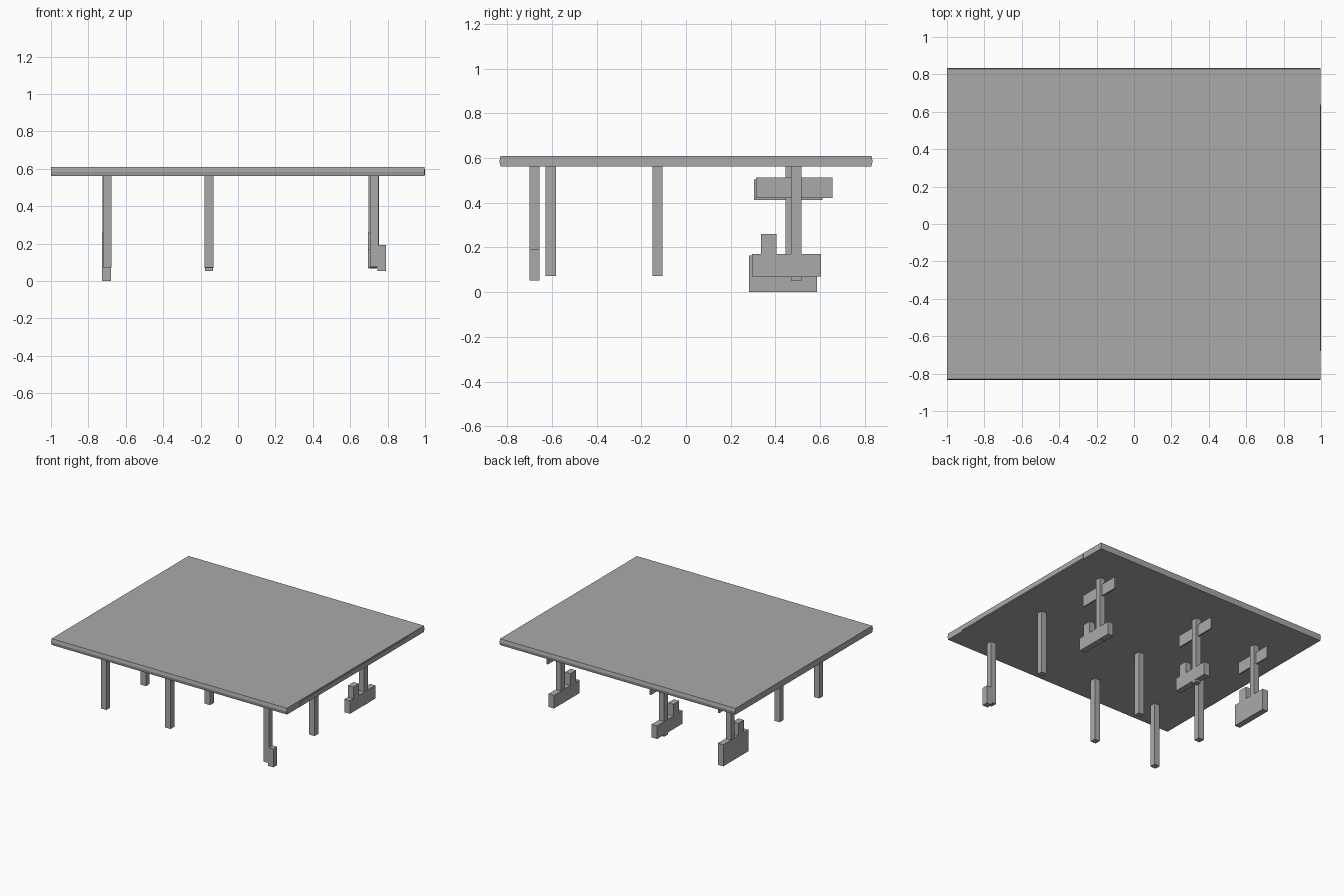
import bpy

if "Cube" in bpy.data.objects:
    bpy.data.objects.remove(bpy.data.objects["Cube"])

grey = bpy.data.materials.new("plain grey")
grey.diffuse_color = (0.4, 0.4, 0.4, 1)
grey.use_nodes = True
grey.node_tree.nodes["Principled BSDF"].inputs["Base Color"].default_value = grey.diffuse_color


def prism(name, profile, x0, x1):
    """Extrude a (y, z) outline from x0 to x1."""
    n = len(profile)
    verts = [(x, y, z) for x in (x0, x1) for y, z in profile]
    faces = [tuple(reversed(range(n))), tuple(range(n, 2 * n))]
    faces += [(i, (i + 1) % n, n + (i + 1) % n, n + i) for i in range(n)]
    mesh = bpy.data.meshes.new(name)
    mesh.from_pydata(verts, [], faces)
    mesh.materials.append(grey)
    obj = bpy.data.objects.new(name, mesh)
    bpy.context.collection.objects.link(obj)
    return obj


def box(name, x0, x1, y0, y1, z0, z1):
    return prism(name, [(y0, z0), (y1, z0), (y1, z1), (y0, z1)], x0, x1)


# Deck with slightly ridged front and back edges
prism("deck", [(-0.829, 0.562), (0.829, 0.562), (0.834, 0.585),
               (0.829, 0.61), (-0.829, 0.61), (-0.834, 0.585)], -1, 0.996)
# Thin trim on the right edge
box("right_edge_trim", 0.996, 1.0, -0.68, 0.64, 0.568, 0.6)

W = 0.046   # post thickness
TOP = 0.563

# Front and middle posts: (x, y, bottom)
for x, y, z in [(-0.722, -0.628, 0.073), (-0.178, -0.628, 0.073), (0.706, -0.7, 0.075)]:
    box("front_post", x, x + W, y, y + W, z, TOP)
for x in (-0.722, -0.178, 0.708):
    box("middle_post", x, x + W, -0.15, -0.15 + W, 0.073, TOP)

# Short block beside the front right post
box("side_block", 0.745, 0.79, -0.7, -0.7 + W, 0.053, 0.193)

# Back posts, each with a foot (low bar plus upright nub) and a crossboard
# (x, post y, post bottom, foot y0, y1, z0, z1, board y0, y1, z0, z1)
back = [
    (-0.726, 0.445, 0.07, 0.282, 0.585, 0.0, 0.165, 0.304, 0.61, 0.412, 0.505),
    (-0.178, 0.47, 0.053, 0.296, 0.604, 0.07, 0.17, 0.312, 0.655, 0.422, 0.513),
    (0.696, 0.47, 0.068, 0.296, 0.604, 0.07, 0.17, 0.312, 0.655, 0.422, 0.513),
]
for x, py, pz, f0, f1, fz0, fz1, b0, b1, bz0, bz1 in back:
    box("back_post", x + 0.002, x + W - 0.001, py, py + W, pz, TOP)
    prism("foot", [(f0, fz0), (f1, fz0), (f1, fz1), (0.404, fz1), (0.404, 0.26),
                   (0.336, 0.26), (0.336, fz1), (f0, fz1)], x, x + W)
    box("crossboard", x + W / 2 - 0.006, x + W / 2 + 0.006, b0, b1, bz0, bz1)
